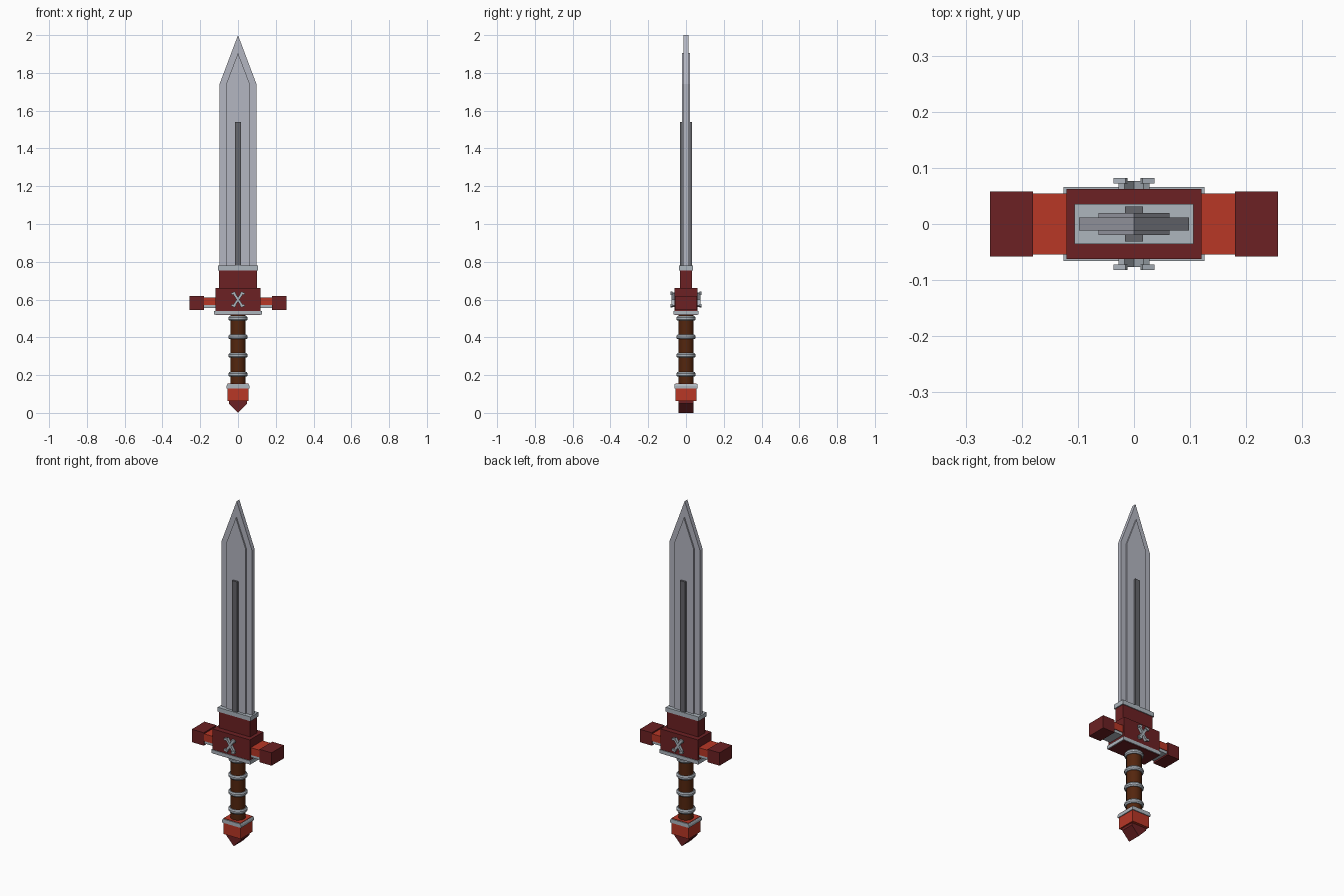
import bpy, bmesh, math
from mathutils import Matrix

if "Cube" in bpy.data.objects:
    bpy.data.objects.remove(bpy.data.objects["Cube"])


def material(name, r, g, b):
    m = bpy.data.materials.new(name)
    lin = [((c / 255 + 0.055) / 1.055) ** 2.4 for c in (r, g, b)]
    m.diffuse_color = (*lin, 1)
    m.use_nodes = True
    m.node_tree.nodes["Principled BSDF"].inputs["Base Color"].default_value = m.diffuse_color
    return m


STEEL = material("blade_steel", 180, 182, 193)
TRIM = material("silver_trim", 174, 182, 190)
DARK = material("dark_steel", 102, 103, 108)
RED = material("dark_red", 108, 33, 35)
ORANGE = material("orange_red", 184, 55, 38)
BROWN = material("leather_brown", 84, 38, 14)


def finish(name, bm, mat):
    bmesh.ops.recalc_face_normals(bm, faces=bm.faces)
    me = bpy.data.meshes.new(name)
    bm.to_mesh(me)
    bm.free()
    me.materials.append(mat)
    ob = bpy.data.objects.new(name, me)
    bpy.context.collection.objects.link(ob)
    return ob


def prism(name, pts, hy, mat):
    """Extrude an (x, z) outline from -hy to hy."""
    bm = bmesh.new()
    f = bm.faces.new([bm.verts.new((x, -hy, z)) for x, z in pts])
    r = bmesh.ops.extrude_face_region(bm, geom=[f])
    bmesh.ops.translate(bm, vec=(0, 2 * hy, 0),
                        verts=[v for v in r["geom"] if isinstance(v, bmesh.types.BMVert)])
    return finish(name, bm, mat)


def box(name, x0, x1, hy, z0, z1, mat):
    return prism(name, [(x0, z0), (x1, z0), (x1, z1), (x0, z1)], hy, mat)


def lathe(name, profile, mat, n=16):
    """Spin an (r, z) profile about the vertical axis."""
    bm = bmesh.new()
    vs = [bm.verts.new((r, 0, z)) for r, z in profile]
    es = [bm.edges.new(p) for p in zip(vs, vs[1:])]
    bmesh.ops.spin(bm, geom=vs + es, axis=(0, 0, 1), cent=(0, 0, 0),
                   angle=math.tau, steps=n, use_duplicate=False)
    bmesh.ops.remove_doubles(bm, verts=bm.verts, dist=1e-5)
    ob = finish(name, bm, mat)
    for p in ob.data.polygons:
        p.use_smooth = abs(p.normal.z) < 0.1
    ob.data.set_sharp_from_angle(angle=math.radians(30))
    return ob


def blade(name, w, shoulder, tip, hy, mat):
    prism(name, [(-w, 0.77), (w, 0.77), (w, shoulder), (0, tip), (-w, shoulder)], hy, mat)


# Blade: thin edge layer, thicker core and dark central rib
blade("blade_edge", 0.098, 1.74, 2.0, 0.012, STEEL)
blade("blade_core", 0.063, 1.74, 1.905, 0.02, STEEL)
box("blade_rib", -0.016, 0.016, 0.031, 0.77, 1.54, DARK)

# Guard centre
box("blade_collar", -0.106, 0.106, 0.036, 0.755, 0.78, TRIM)
box("upper_guard", -0.1, 0.1, 0.031, 0.65, 0.756, RED)
box("guard_block", -0.12, 0.12, 0.062, 0.517, 0.66, RED)
box("guard_rim", -0.126, 0.126, 0.066, 0.52, 0.54, TRIM)

# Guard arms
for side, s in (("left", -1), ("right", 1)):
    box(side + "_arm", s * 0.115, s * 0.185, 0.054, 0.57, 0.612, ORANGE)
    box(side + "_arm_trim", s * 0.115, s * 0.185, 0.05, 0.554, 0.571, TRIM)
    box(side + "_arm_end", s * 0.18, s * 0.257, 0.058, 0.545, 0.62, RED)

# Crossed-bar ornament with capped ends on front and back
for side, s in (("front", -1), ("back", 1)):
    bm = bmesh.new()

    def bar(x, z, sx, sz, y0, y1, angle):
        mat = (Matrix.Translation((x, s * (y0 + y1) / 2, z))
               @ Matrix.Rotation(angle, 4, 'Y') @ Matrix.Diagonal((sx, y1 - y0, sz, 1)))
        bmesh.ops.create_cube(bm, size=1, matrix=mat)

    for a in (-1, 1):
        bar(0, 0.6, 0.013, 0.083, 0.055, 0.077, a * math.radians(33))
        for b in (-1, 1):
            bar(a * 0.024, 0.6 + b * 0.033, 0.023, 0.012, 0.072, 0.082,
                a * b * math.radians(18))
    finish(side + "_ornament", bm, TRIM)

# Grip with chamfered rings
lathe("grip", [(0, 0.14), (0.041, 0.14), (0.041, 0.525), (0, 0.525)], BROWN)
for i, z in enumerate((0.204, 0.304, 0.402, 0.5)):
    lathe(f"grip_ring_{i + 1}", [(0.039, z - 0.012), (0.046, z - 0.012), (0.051, z - 0.005),
                                 (0.051, z + 0.005), (0.046, z + 0.012), (0.039, z + 0.012)], TRIM)

# Pommel: block, rim and pointed wedge
box("pommel_block", -0.055, 0.055, 0.055, 0.063, 0.155, ORANGE)
prism("pommel_rim", [(-0.06, 0.13), (0.06, 0.13), (0.06, 0.143), (0.056, 0.152),
                     (-0.056, 0.152), (-0.06, 0.143)], 0.06, TRIM)
prism("pommel_tip", [(-0.047, 0.065), (-0.047, 0.049), (0, 0.0), (0.047, 0.049), (0.047, 0.065)],
      0.039, RED)
